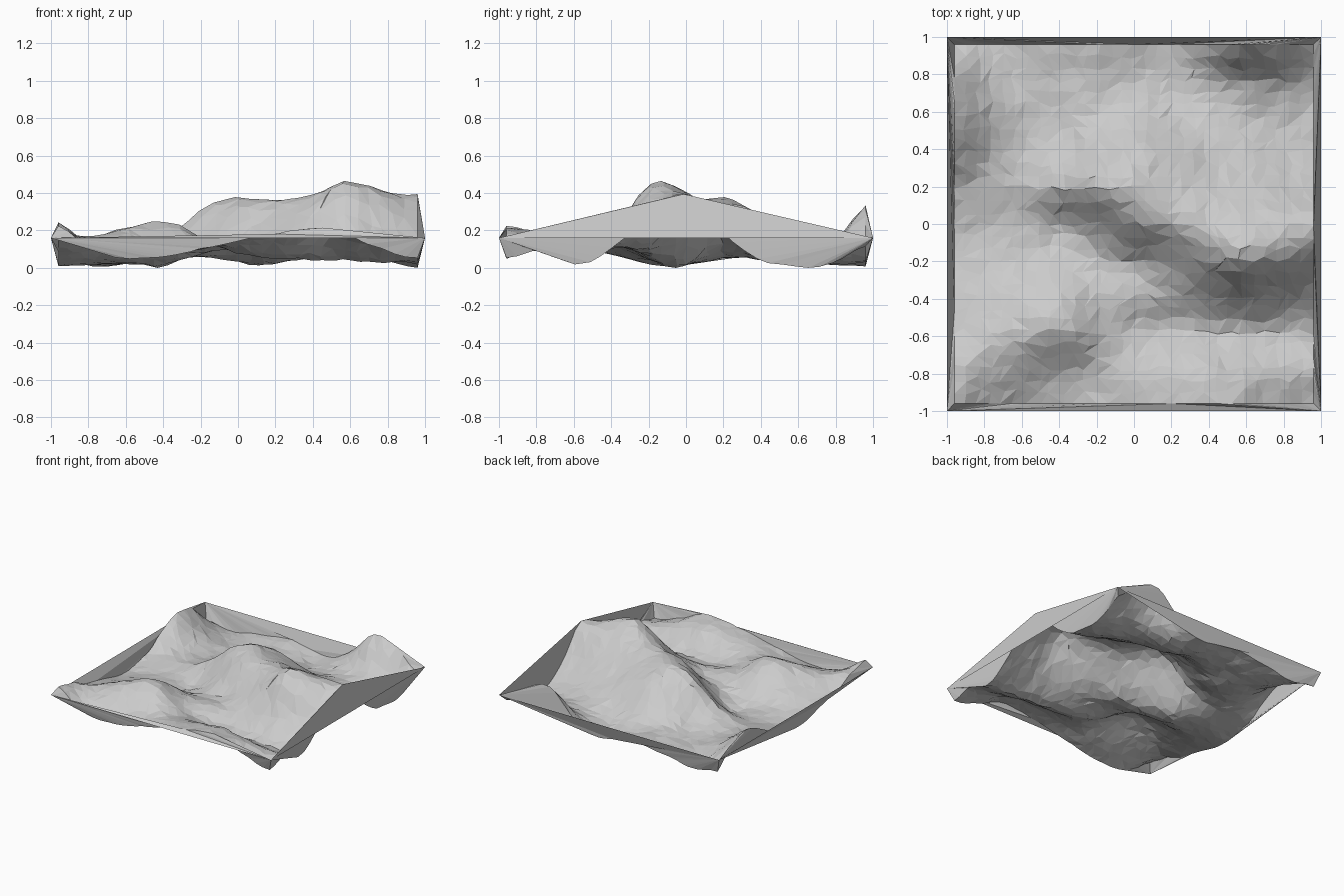
import bpy, bmesh, random
from mathutils import Vector, noise

if "Cube" in bpy.data.objects:
    bpy.data.objects.remove(bpy.data.objects["Cube"])

random.seed(4)

# Coarse relief in hundredths of a unit: rows run back to front, columns left to right
RELIEF = [
    [4, 1, 3, 6, 8, 5, 4, 16, 34, 27, 11],
    [20, 6, 2, 4, 6, 3, 2, 6, 11, 9, 2],
    [24, 10, 3, 4, 8, 12, 8, 8, 7, 4, 0],
    [17, 8, 5, 8, 19, 29, 25, 18, 14, 9, 5],
    [6, 5, 7, 16, 32, 37, 33, 29, 26, 23, 19],
    [2, 2, 2, 2, 15, 31, 36, 38, 41, 39, 40],
    [2, 4, 5, 5, 7, 12, 21, 33, 45, 39, 30],
    [6, 10, 16, 19, 13, 11, 11, 15, 19, 16, 11],
    [11, 16, 22, 25, 16, 8, 5, 4, 4, 3, 2],
    [18, 16, 14, 12, 12, 14, 16, 18, 15, 11, 9],
    [23, 9, 5, 6, 10, 14, 18, 21, 19, 10, 5],
]
RELIEF.reverse()
CELLS = 10          # coarse cells per side
SUB = 3             # fine steps per coarse cell
N = CELLS * SUB     # fine cells per side
HALF = 0.96         # half width of the relief
EDGE_Z = 0.16       # height of the outer frame


def spline(v, t):
    """Smooth interpolation through a list of values."""
    i = max(0, min(int(t), len(v) - 2))
    f = t - i
    a, b, c, d = v[max(i - 1, 0)], v[i], v[i + 1], v[min(i + 2, len(v) - 1)]
    return b + 0.5 * f * (c - a + f * (2*a - 5*b + 4*c - d + f * (3*(b - c) + d - a)))


def height(x, y):
    u, v = ((p / HALF + 1) * CELLS / 2 for p in (x, y))
    z = spline([spline(row, u) for row in RELIEF], v) / 100
    z += 0.012 * noise.noise(Vector((x * 7, y * 7, 0.3)))
    z += 0.010 * noise.noise(Vector((x * 14, y * 14, 2.3)))
    return max(z, 0.0)


bm = bmesh.new()

# Relief surface: jittered points joined by triangles
grid = []
for j in range(N + 1):
    row = []
    for i in range(N + 1):
        x, y = (-HALF + 2 * HALF * k / N for k in (i, j))
        if 0 < i < N:
            x += random.uniform(-0.018, 0.018)
        if 0 < j < N:
            y += random.uniform(-0.018, 0.018)
        row.append(bm.verts.new((x, y, height(x, y))))
    grid.append(row)
for j in range(N):
    for i in range(N):
        a, b, c, d = grid[j][i], grid[j][i+1], grid[j+1][i+1], grid[j+1][i]
        tris = ((a, b, c), (a, c, d)) if random.random() < 0.5 else ((a, b, d), (b, c, d))
        for t in tris:
            bm.faces.new(t)

# Outer frame: each side fans from two corners to the rim, meeting at one rim point
corners = [bm.verts.new((x, y, EDGE_Z)) for x, y in ((-1, -1), (1, -1), (1, 1), (-1, 1))]
sides = [
    (grid[0], 18),                                  # front
    ([r[N] for r in grid], 15),                     # right
    (grid[N][::-1], 15),                            # back
    ([r[0] for r in grid][::-1], 22),               # left
]
for k, (rim, apex) in enumerate(sides):
    c0, c1 = corners[k], corners[(k + 1) % 4]
    for i in range(N):
        bm.faces.new((rim[i + 1], rim[i], c0 if i < apex else c1))
    bm.faces.new((c0, c1, rim[apex]))

mesh = bpy.data.meshes.new("terrain")
bm.to_mesh(mesh)
bm.free()

# Rest the lowest point on the ground
low = min(v.co.z for v in mesh.vertices)
for v in mesh.vertices:
    v.co.z -= low
terrain = bpy.data.objects.new("terrain", mesh)
bpy.context.collection.objects.link(terrain)
